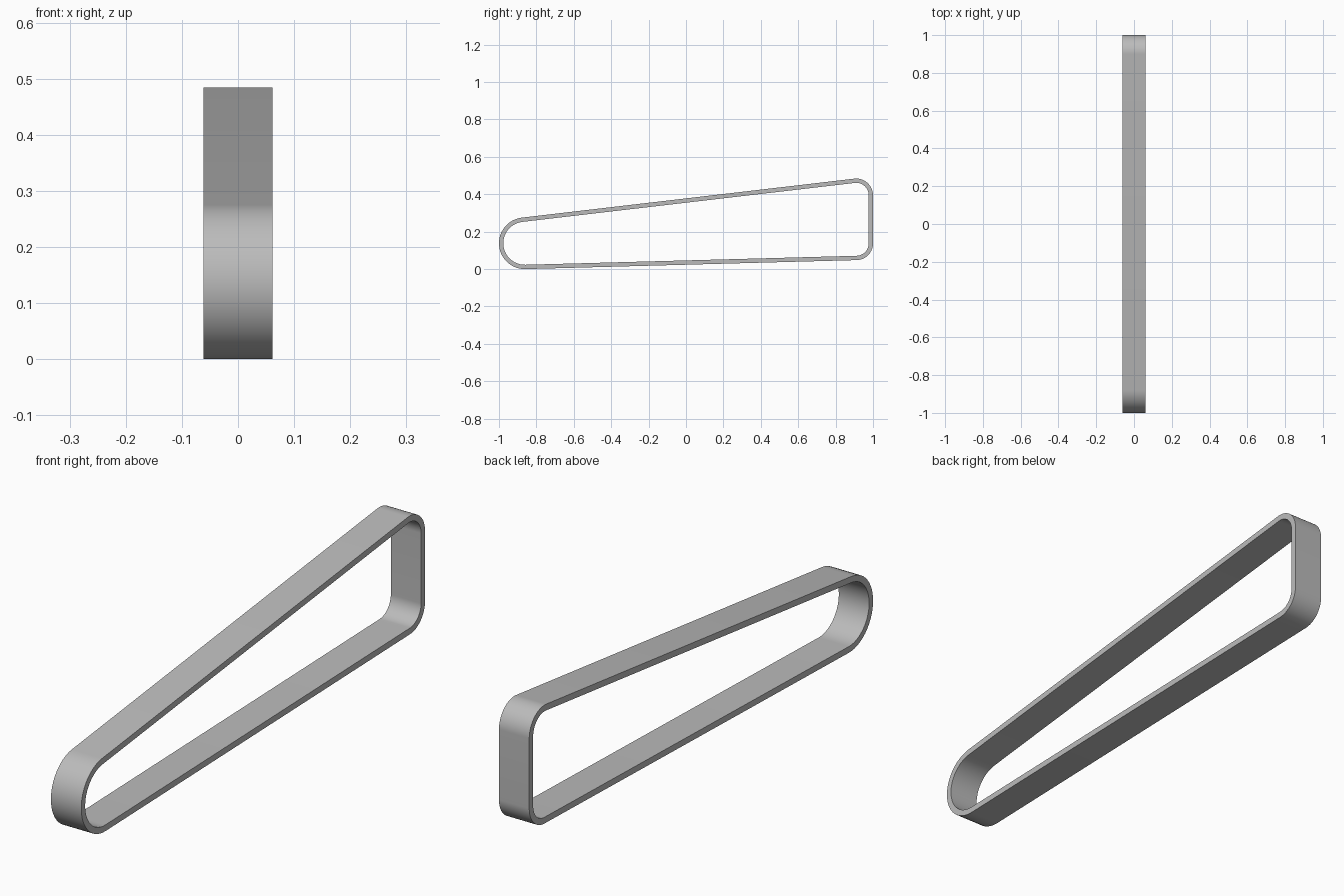
import bpy
import bmesh
import math

cube = bpy.data.objects.get("Cube")
if cube:
    bpy.data.objects.remove(cube, do_unlink=True)

HALF_WIDTH = 0.0617
THICKNESS = 0.023
ARC_STEPS = 24

# Pulleys the belt wraps, counter-clockwise: (y, z, outer radius)
pulleys = [(-0.862, 0.138, 0.138), (0.91, 0.138, 0.09), (0.91, 0.394, 0.09)]


def tangent_angle(a, b):
    """Outward normal angle of the straight run from pulley a to pulley b."""
    dy, dz = b[0] - a[0], b[1] - a[1]
    return math.atan2(dz, dy) - math.acos((a[2] - b[2]) / math.hypot(dy, dz))


def belt_path():
    """Matching outer and inner points around the loop."""
    path = []
    for i, (y, z, r) in enumerate(pulleys):
        start = tangent_angle(pulleys[i - 1], pulleys[i])
        end = tangent_angle(pulleys[i], pulleys[(i + 1) % len(pulleys)])
        sweep = (end - start) % math.tau
        for k in range(ARC_STEPS + 1):
            t = start + sweep * k / ARC_STEPS
            c, s = math.cos(t), math.sin(t)
            path.append([(y + q * c, z + q * s) for q in (r, r - THICKNESS)])
    return path


# Grey rubber
grey = bpy.data.materials.new("grey_rubber")
grey.use_nodes = True
colour = (0.5, 0.5, 0.5, 1)
grey.diffuse_color = colour
grey.node_tree.nodes["Principled BSDF"].inputs["Base Color"].default_value = colour

# Belt: a rectangular section swept round the loop
bm = bmesh.new()
rings = []
for outer, inner in belt_path():
    section = [(-HALF_WIDTH, *outer), (HALF_WIDTH, *outer),
               (HALF_WIDTH, *inner), (-HALF_WIDTH, *inner)]
    rings.append([bm.verts.new(p) for p in section])
for i, ring in enumerate(rings):
    last = rings[i - 1]
    for k in range(4):
        n = (k + 1) % 4
        bm.faces.new((last[k], last[n], ring[n], ring[k]))
bmesh.ops.recalc_face_normals(bm, faces=bm.faces)
mesh = bpy.data.meshes.new("belt")
bm.to_mesh(mesh)
bm.free()
mesh.materials.append(grey)
belt = bpy.data.objects.new("belt", mesh)
bpy.context.collection.objects.link(belt)

# Smooth curves, sharp rims
bpy.ops.object.select_all(action="DESELECT")
belt.select_set(True)
bpy.context.view_layer.objects.active = belt
bpy.ops.object.shade_smooth_by_angle(angle=math.radians(30))
